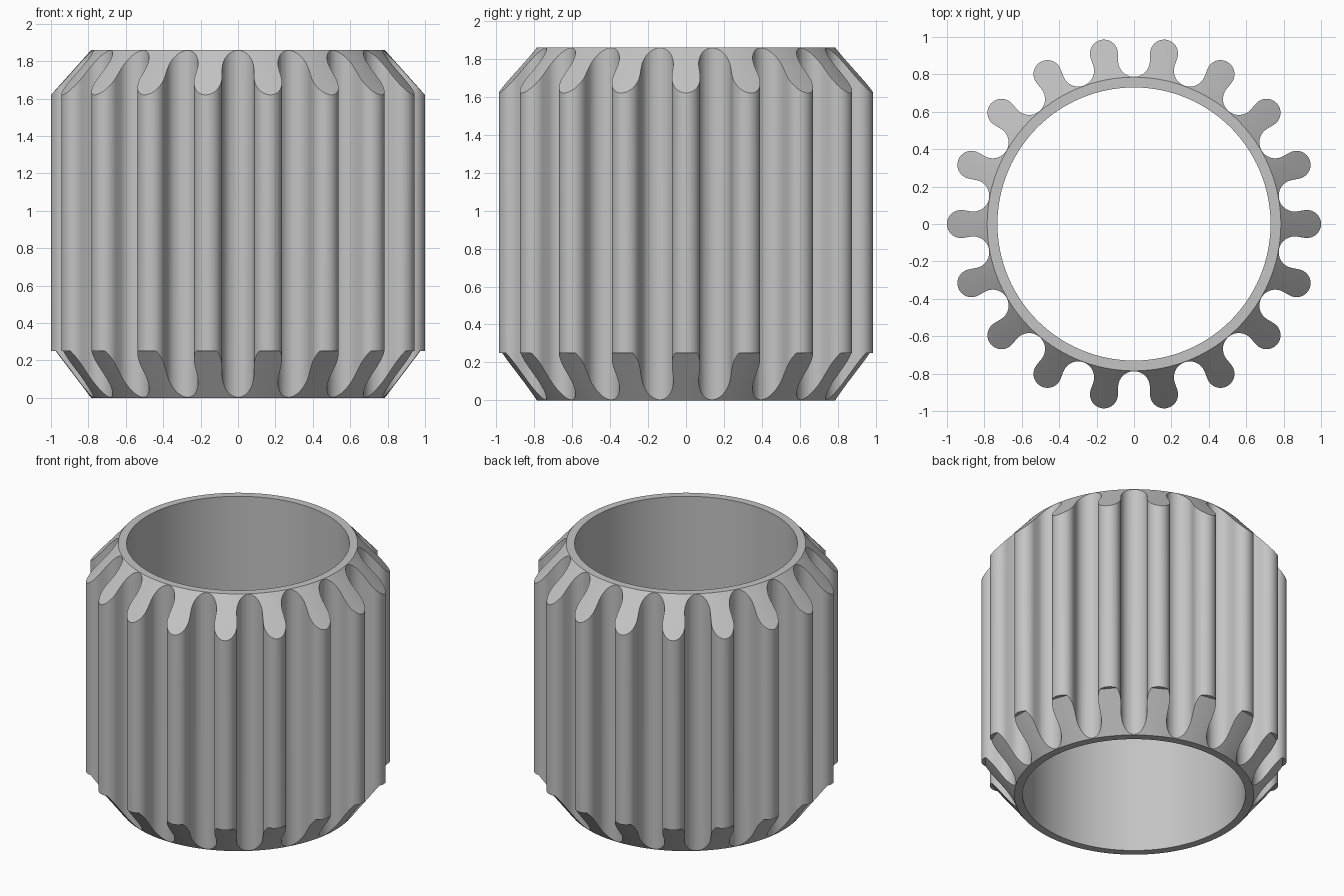
import bpy, bmesh, math
from mathutils import Vector, Matrix

if "Cube" in bpy.data.objects:
    bpy.data.objects.remove(bpy.data.objects["Cube"], do_unlink=True)

TEETH = 18
HEIGHT = 1.86
BORE = 0.73
TIP_R, ROOT_R = 0.075, 0.085          # rounding of tooth tip and valley
TIP_C, ROOT_C = 1 - TIP_R, 0.787 + ROOT_R


def material(name, value):
    m = bpy.data.materials.new(name)
    m.use_nodes = True
    m.diffuse_color = (value, value, value, 1)
    m.node_tree.nodes["Principled BSDF"].inputs["Base Color"].default_value = m.diffuse_color
    return m


def add_object(name, bm):
    bmesh.ops.recalc_face_normals(bm, faces=bm.faces)
    mesh = bpy.data.meshes.new(name)
    bm.to_mesh(mesh)
    bm.free()
    ob = bpy.data.objects.new(name, mesh)
    bpy.context.collection.objects.link(ob)
    return ob


def arc(centre, radius, start, end, steps):
    return [centre + radius * Vector((math.cos(a), math.sin(a)))
            for a in (start + (end - start) * i / steps for i in range(steps + 1))]


def tooth_outline():
    """Round tip joined by a tangent line to the round valley that follows it."""
    half = math.pi / TEETH
    tip = Vector((TIP_C, 0))
    root = ROOT_C * Vector((math.cos(half), math.sin(half)))
    gap = root - tip
    touch = math.atan2(gap.y, gap.x) - math.acos((TIP_R + ROOT_R) / gap.length)
    valley_mid = half + math.pi
    sweep = valley_mid - (touch + math.pi)
    return (arc(tip, TIP_R, -touch, touch, 18)
            + arc(root, ROOT_R, valley_mid - sweep, valley_mid + sweep, 16))


# Toothed bar, extruded past both ends
bm = bmesh.new()
outline = tooth_outline()
points = [Matrix.Rotation(math.tau * i / TEETH, 2) @ p for i in range(TEETH) for p in outline]
face = bm.faces.new([bm.verts.new((p.x, p.y, -0.1)) for p in points])
top = bmesh.ops.extrude_face_region(bm, geom=[face])["geom"]
bmesh.ops.translate(bm, vec=(0, 0, HEIGHT + 0.2),
                    verts=[g for g in top if isinstance(g, bmesh.types.BMVert)])
gear = add_object("splined_sleeve", bm)

# Turned ring: bore, chamfered ends and the small step under the teeth
profile = [(BORE, 0), (0.785, 0), (0.975, 0.25), (1.05, 0.25),
           (1.05, 1.564), (0.785, HEIGHT), (BORE, HEIGHT)]
SEGMENTS = 144
bm = bmesh.new()
rings = []
for i in range(SEGMENTS):
    a = math.tau * (i + 0.5) / SEGMENTS
    rings.append([bm.verts.new((r * math.cos(a), r * math.sin(a), z)) for r, z in profile])
for i, ring in enumerate(rings):
    following = rings[(i + 1) % SEGMENTS]
    for j in range(len(profile)):
        k = (j + 1) % len(profile)
        bm.faces.new((ring[j], following[j], following[k], ring[k]))
blank = add_object("turned_blank", bm)
blank.hide_render = True

# Keep only what lies inside both shapes
mod = gear.modifiers.new("turn_ends", 'BOOLEAN')
mod.operation = 'INTERSECT'
mod.solver = 'EXACT'
mod.object = blank
bpy.ops.object.select_all(action='DESELECT')
gear.select_set(True)
bpy.context.view_layer.objects.active = gear
bpy.ops.object.modifier_apply(modifier=mod.name)
bpy.data.objects.remove(blank, do_unlink=True)

# Plain grey finish, smooth with crisp edges
gear.data.materials.clear()
gear.data.materials.append(material("steel_grey", 0.55))
bpy.ops.object.shade_smooth_by_angle(angle=math.radians(30))
